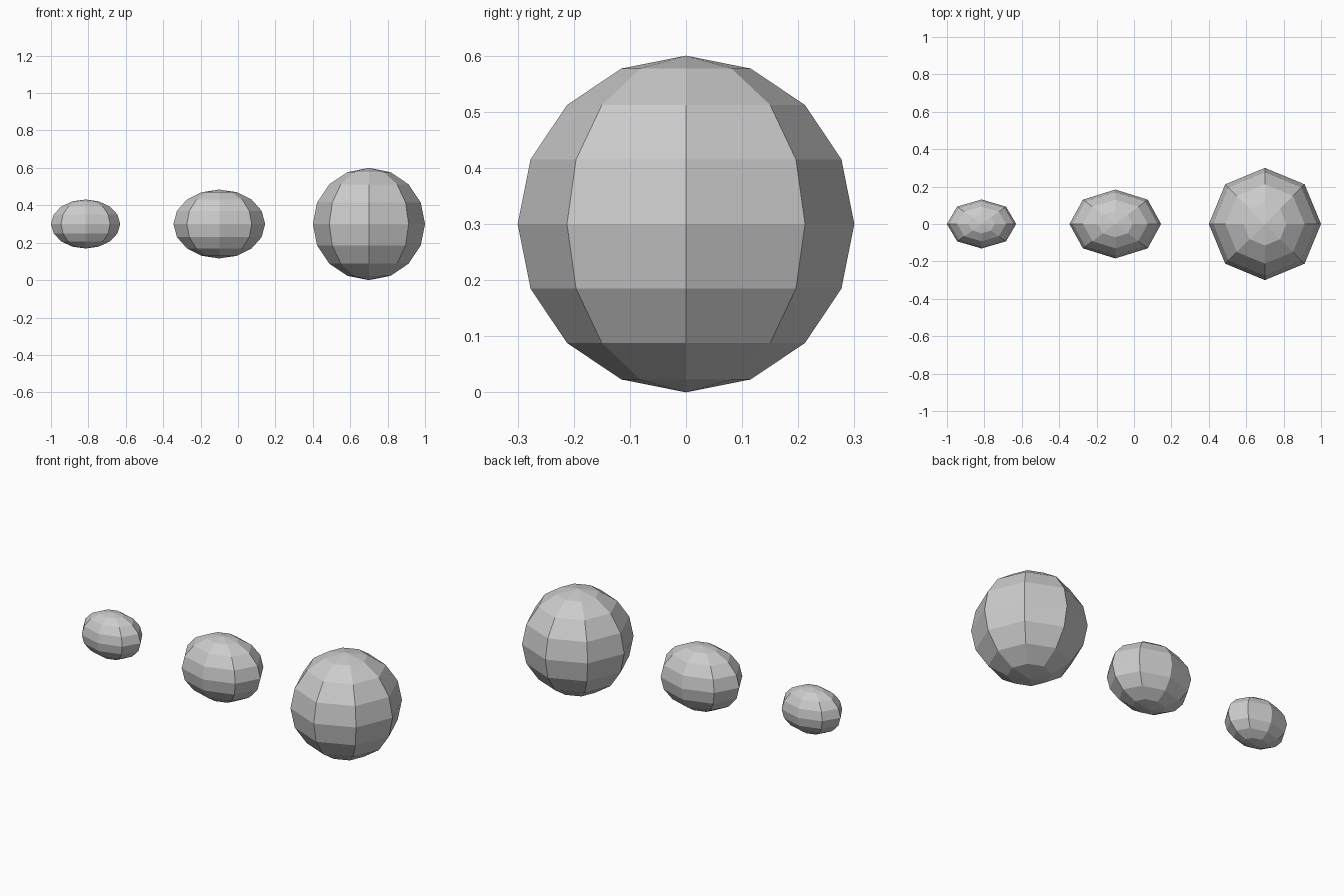
import bpy

if "Cube" in bpy.data.objects:
    bpy.data.objects.remove(bpy.data.objects["Cube"])

# name, centre x, half sizes (x, y, z)
BALLS = [
    ("small_ball", -0.815, (0.185, 0.131, 0.131)),
    ("middle_ball", -0.10, (0.245, 0.184, 0.184)),
    ("large_ball", 0.70, (0.30, 0.30, 0.30)),
]


def ball(name, x, half):
    """Flat-shaded, eight-sided ball stretched to its half sizes."""
    bpy.ops.mesh.primitive_uv_sphere_add(segments=8, ring_count=8, radius=1,
                                         location=(x, 0, 0.30))
    obj = bpy.context.object
    obj.name = name
    obj.scale = half
    bpy.ops.object.transform_apply(location=False, rotation=False, scale=True)


# Row of three balls sharing one centre height
for name, x, half in BALLS:
    ball(name, x, half)
